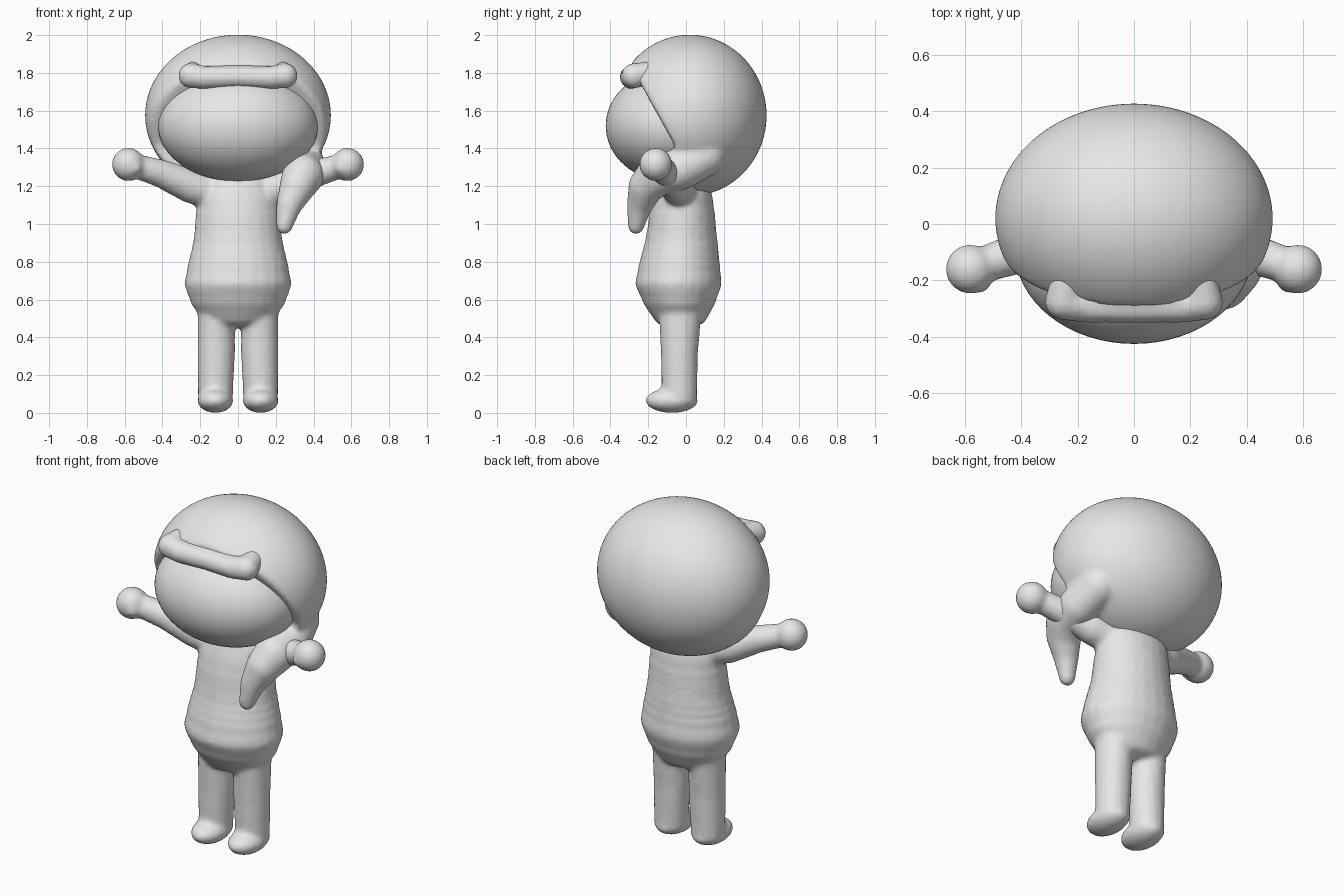
import bpy
import bmesh
from mathutils import Matrix, Vector

cube = bpy.data.objects.get("Cube")
if cube:
    bpy.data.objects.remove(cube, do_unlink=True)

GREY = (0.8, 0.8, 0.8, 1.0)
clay = bpy.data.materials.new("plain grey")
clay.use_nodes = True
clay.diffuse_color = GREY
clay.node_tree.nodes["Principled BSDF"].inputs["Base Color"].default_value = GREY


def blob(bm, center, radii, segments=24):
    """Add an ellipsoid and return its vertices."""
    matrix = Matrix.Translation(center) @ Matrix.Diagonal((*radii, 1))
    return bmesh.ops.create_uvsphere(bm, u_segments=segments, v_segments=segments // 2,
                                     radius=1, matrix=matrix)["verts"]


def chain(bm, points, steps=6):
    """Fill a path of (center, radii) pairs with overlapping ellipsoids."""
    for (c0, r0), (c1, r1) in zip(points, points[1:]):
        for i in range(steps + 1):
            t = i / steps
            blob(bm, Vector(c0).lerp(Vector(c1), t), Vector(r0).lerp(Vector(r1), t))


def ball(r):
    return (r, r, r)


def finish(bm, name, voxel=0, smooth=0):
    """Make an object, fusing its blobs into one soft skin if asked."""
    mesh = bpy.data.meshes.new(name)
    bm.to_mesh(mesh)
    bm.free()
    mesh.materials.append(clay)
    mesh.shade_smooth()
    obj = bpy.data.objects.new(name, mesh)
    bpy.context.collection.objects.link(obj)
    if voxel:
        remesh = obj.modifiers.new("fuse", 'REMESH')
        remesh.mode = 'VOXEL'
        remesh.voxel_size = voxel
        remesh.use_smooth_shade = True
        soften = obj.modifiers.new("soften", 'SMOOTH')
        soften.factor = 0.5
        soften.iterations = smooth
    return obj


# Body: torso, arms, hands, legs and feet in one skin
bm = bmesh.new()
torso = [(0.50, -0.03, 0.19, 0.14), (0.58, -0.035, 0.25, 0.19), (0.68, -0.04, 0.285, 0.23),
         (0.78, -0.035, 0.268, 0.217), (0.90, -0.025, 0.24, 0.195),
         (1.05, -0.02, 0.225, 0.175), (1.15, -0.015, 0.215, 0.155), (1.23, -0.01, 0.19, 0.13)]
chain(bm, [((0, y, z), (rx, ry, 0.05)) for z, y, rx, ry in torso])
for s in (-1, 1):
    chain(bm, [((s * 0.12, -0.02, 1.16), ball(0.09)),
               ((s * 0.25, -0.05, 1.20), ball(0.09)),
               ((s * 0.40, -0.10, 1.265), ball(0.075)),
               ((s * 0.55, -0.15, 1.31), ball(0.063))])
    blob(bm, (s * 0.58, -0.16, 1.315), ball(0.088))
    blob(bm, (s * 0.55, -0.20, 1.30), ball(0.045))
    chain(bm, [((s * 0.115, -0.03, 0.55), (0.10, 0.115, 0.06)),
               ((s * 0.115, -0.035, 0.32), (0.101, 0.10, 0.05)),
               ((s * 0.12, -0.035, 0.07), (0.093, 0.095, 0.05))], 10)
    blob(bm, (s * 0.12, -0.075, 0.065), (0.095, 0.14, 0.065))
finish(bm, "body", 0.014, 4)

# Face: a smooth egg set in the hair
bm = bmesh.new()
blob(bm, (0, -0.09, 1.52), (0.423, 0.335, 0.295), 64)
finish(bm, "face")

# Hair: a big cap pressed flat along a slanted hairline, with a side ponytail
bm = bmesh.new()
for v in blob(bm, (0, 0.02, 1.575), (0.492, 0.407, 0.427), 96):
    hairline = -0.06 - 0.56 * max(v.co.z - 1.42, 0)
    v.co.y = max(v.co.y, hairline)
chain(bm, [((0.33, 0.10, 1.36), ball(0.11)),
           ((0.36, -0.03, 1.29), ball(0.11)),
           ((0.345, -0.15, 1.26), ball(0.112)),
           ((0.315, -0.21, 1.20), ball(0.095)),
           ((0.27, -0.245, 1.10), ball(0.068)),
           ((0.245, -0.265, 0.99), ball(0.044))], 8)
finish(bm, "hair_and_ponytail", 0.014, 5)

# Fringe: a roll across the forehead whose thicker ends run back into the hair
bm = bmesh.new()
end = [((0.235, -0.20, 1.80), ball(0.06)), ((0.25, -0.275, 1.785), ball(0.066))]
for s in (-1, 1):
    half = [((s * c[0], c[1], c[2]), r) for c, r in end]
    chain(bm, half + [((s * 0.17, -0.29, 1.775), ball(0.06)),
                      ((0, -0.295, 1.78), ball(0.056))], 8)
blob(bm, (0, -0.235, 1.80), (0.27, 0.09, 0.05))
finish(bm, "fringe", 0.012, 4)
